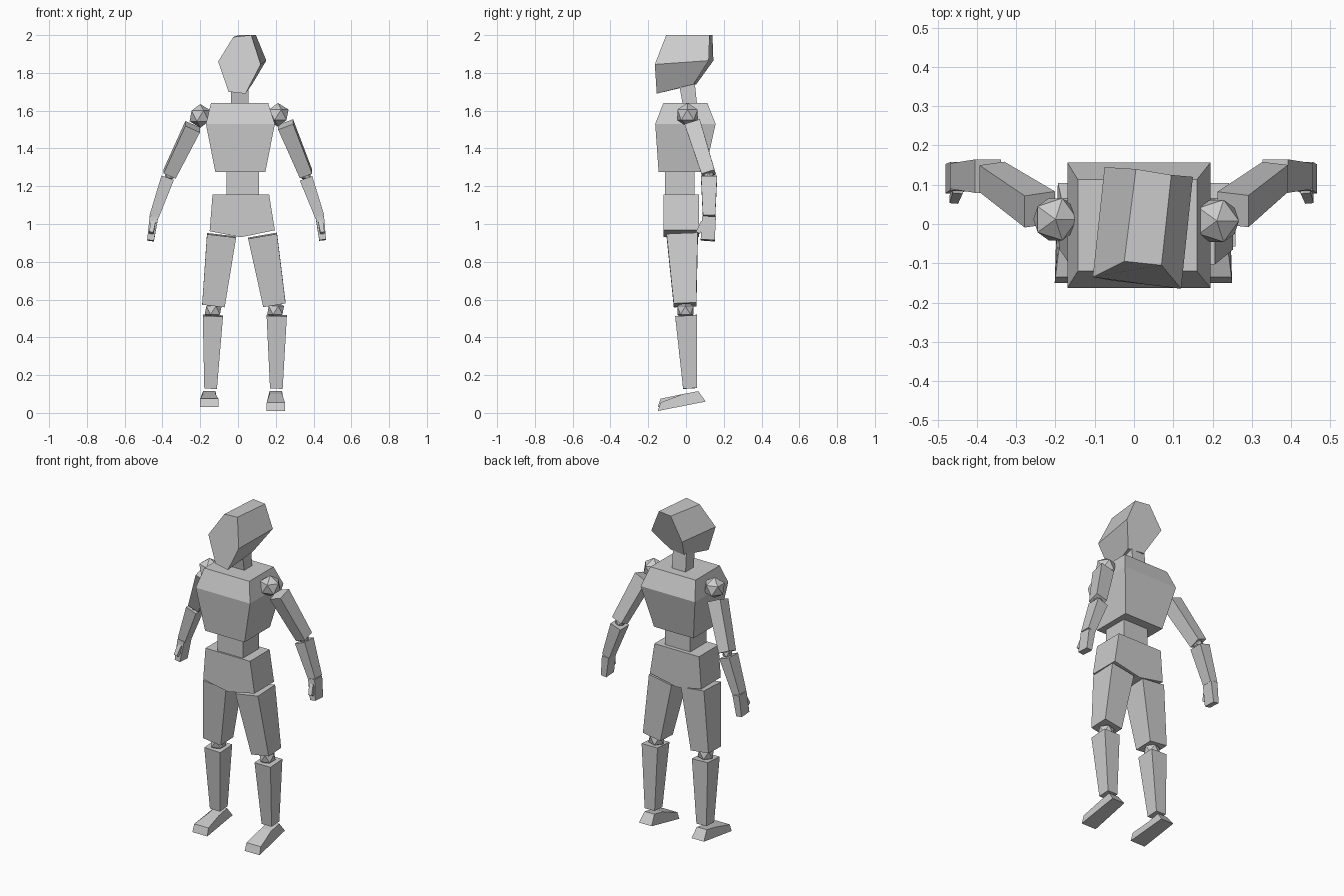
import bpy
import bmesh
from mathutils import Vector

cube = bpy.data.objects.get("Cube")
if cube:
    bpy.data.objects.remove(cube, do_unlink=True)

grey = bpy.data.materials.new("plain grey")
grey.use_nodes = True
COLOUR = (0.6, 0.6, 0.6, 1)
grey.diffuse_color = COLOUR
grey.node_tree.nodes["Principled BSDF"].inputs["Base Color"].default_value = COLOUR


def finish(name, bm):
    bmesh.ops.recalc_face_normals(bm, faces=bm.faces)
    mesh = bpy.data.meshes.new(name)
    bm.to_mesh(mesh)
    bm.free()
    mesh.materials.append(grey)
    obj = bpy.data.objects.new(name, mesh)
    bpy.context.scene.collection.objects.link(obj)
    return obj


def loft(name, rings):
    """Capped solid through rings that have equal point counts."""
    bm = bmesh.new()
    loops = [[bm.verts.new(p) for p in ring] for ring in rings]
    n = len(loops[0])
    for a, b in zip(loops, loops[1:]):
        for i in range(n):
            j = (i + 1) % n
            bm.faces.new((a[i], a[j], b[j], b[i]))
    bm.faces.new(loops[0])
    bm.faces.new(loops[-1])
    return finish(name, bm)


def rect(x0, x1, y0, y1, z):
    return [(x0, y0, z), (x1, y0, z), (x1, y1, z), (x0, y1, z)]


def limb(name, start, end, size_start, size_end):
    """Tapered box along an axis, its ends square to the axis."""
    start, end = Vector(start), Vector(end)
    d = (end - start).normalized()
    u = Vector((1, 0, 0))
    u = (u - d * u.dot(d)).normalized()
    v = d.cross(u)
    rings = []
    for c, (w, t) in ((start, size_start), (end, size_end)):
        rings.append([c + u * w * a / 2 + v * t * b / 2
                      for a, b in ((-1, -1), (1, -1), (1, 1), (-1, 1))])
    return loft(name, rings)


def joint(name, centre, radius):
    bm = bmesh.new()
    bmesh.ops.create_icosphere(bm, subdivisions=1, radius=radius)
    bmesh.ops.translate(bm, verts=bm.verts, vec=centre)
    return finish(name, bm)


# Head: six-sided block turned slightly to its right, chin forward
loft("head", [
    [(-.025, -.095, 1.99), (.07, -.105, 2), (.12, -.165, 1.845),
     (.04, -.155, 1.69), (-.05, -.145, 1.70), (-.105, -.135, 1.86)],
    [(.005, .14, 2), (.095, .125, 2), (.15, .12, 1.865),
     (.075, .04, 1.74), (-.025, .055, 1.74), (-.075, .145, 1.865)],
])
loft("neck", [rect(-.038, .055, -.015, .06, 1.62),
              rect(-.035, .055, -.04, .045, 1.76)])

# Torso
loft("chest", [rect(-.12, .145, -.145, .10, 1.275),
               rect(-.17, .195, -.163, .157, 1.53),
               rect(-.143, .16, -.12, .113, 1.64)])
loft("waist", [rect(-.06, .11, -.11, .045, 1.13),
               rect(-.06, .11, -.11, .045, 1.28)])
hip_outline = [(-.135, 1.155), (.165, 1.155), (.195, .967),
               (.015, .93), (-.15, .962)]
loft("pelvis", [[(x, y, z) for x, z in hip_outline] for y in (-.12, .068)])

# Arms: joint positions differ a little between the two sides
arms = {
    "right": ((-.20, .012, 1.572), (-.24, .037, 1.515), (-.362, .12, 1.265),
              (-.372, .122, 1.245), (-.445, .122, 1.038), (-.463, .115, .912)),
    "left": ((.211, .008, 1.578), (.252, .037, 1.527), (.36, .12, 1.265),
             (.36, .122, 1.242), (.433, .122, 1.038), (.448, .115, .915)),
}
for side, (shoulder, top, bottom, elbow, wrist, tip) in arms.items():
    joint(side + "_shoulder", shoulder, .063)
    limb(side + "_upper_arm", top, bottom, (.085, .085), (.07, .072))
    joint(side + "_elbow", (bottom[0], .12, 1.257), .03)
    limb(side + "_forearm", elbow, wrist, (.07, .085), (.05, .065))
    limb(side + "_hand", wrist, tip, (.045, .072), (.036, .075))
    s = -1 if side == "right" else 1
    thumb = Vector(wrist) + Vector((s * .004, -.03, -.03))
    limb(side + "_thumb", thumb, thumb + Vector((s * .01, -.03, -.055)),
         (.026, .03), (.022, .022))

# Legs
legs = {
    "right": ((-.087, -.02, .94), (-.13, -.005, .568), (-.133, 0, .515),
              (-.145, .022, .13), -.152, .02),
    "left": ((.13, -.02, .938), (.193, -.005, .572), (.205, 0, .515),
             (.203, .022, .13), .2, 0),
}
# Foot profile: y, z, half width
foot_outline = [(-.15, .01, .05), (-.135, .055, .048), (-.015, .1, .033),
                (.065, .115, .033), (.105, .06, .042)]
for side, (hip, above, below, ankle, foot_x, lift) in legs.items():
    limb(side + "_thigh", hip, above, (.155, .165), (.12, .12))
    joint(side + "_knee", ((above[0] + below[0]) / 2, -.003, .543), .05)
    limb(side + "_shin", below, ankle, (.107, .115), (.067, .075))
    loft(side + "_foot", [
        [(foot_x + s * w, y, z + (lift if y < -.1 else 0))
         for y, z, w in foot_outline] for s in (-1, 1)])
